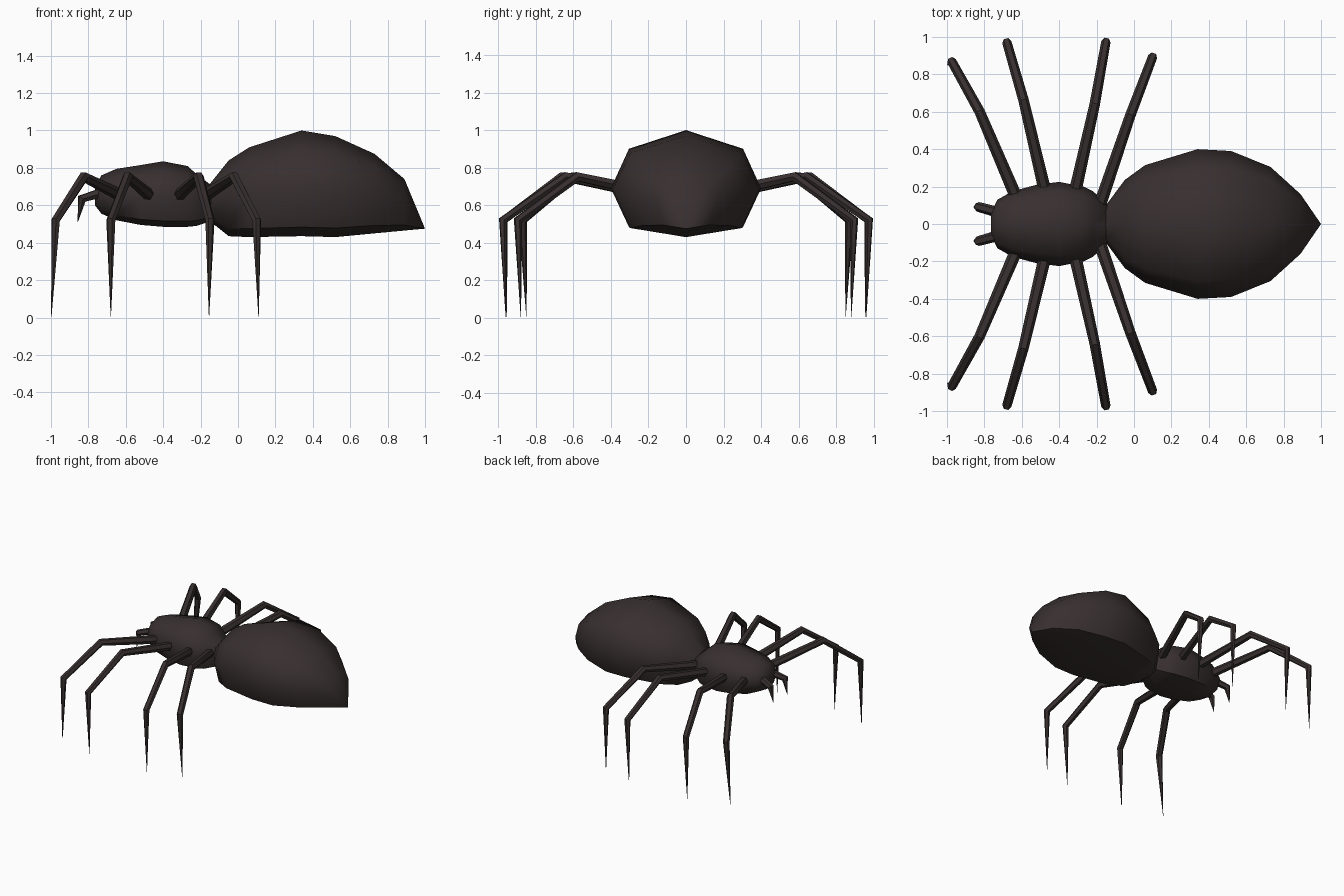
import bpy, bmesh, math
from mathutils import Vector

if "Cube" in bpy.data.objects:
    bpy.data.objects.remove(bpy.data.objects["Cube"])

brown = bpy.data.materials.new("dark brown")
brown.diffuse_color = (0.040, 0.029, 0.029, 1)
brown.use_nodes = True
brown.node_tree.nodes["Principled BSDF"].inputs["Base Color"].default_value = brown.diffuse_color


def loft(name, rings, angle):
    """Skin a list of equal-sized rings; caps both ends and welds collapsed rings."""
    bm = bmesh.new()
    vs = [[bm.verts.new(p) for p in r] for r in rings]
    n = len(vs[0])
    for a, b in zip(vs, vs[1:]):
        for i in range(n):
            j = (i + 1) % n
            bm.faces.new((a[i], a[j], b[j], b[i]))
    bm.faces.new(vs[0])
    bm.faces.new(vs[-1])
    bmesh.ops.remove_doubles(bm, verts=bm.verts, dist=0.0005)
    bmesh.ops.recalc_face_normals(bm, faces=bm.faces)
    me = bpy.data.meshes.new(name)
    bm.to_mesh(me)
    bm.free()
    me.materials.append(brown)
    ob = bpy.data.objects.new(name, me)
    bpy.context.collection.objects.link(ob)
    bpy.ops.object.select_all(action='DESELECT')
    ob.select_set(True)
    bpy.context.view_layer.objects.active = ob
    bpy.ops.object.shade_smooth_by_angle(angle=math.radians(angle))
    return ob


def body(name, stations, angle):
    """Eight-sided body along x; stations are (x, half width, bottom, widest, top)."""
    rings = []
    for x, w, lo, mid, hi in stations:
        up, dn = mid + 0.68 * (hi - mid), mid + 0.81 * (lo - mid)
        s = 0.76 * w
        rings.append([(x, 0, hi), (x, s, up), (x, w, mid), (x, s, dn),
                      (x, 0, lo), (x, -s, dn), (x, -w, mid), (x, -s, up)])
    return loft(name, rings, angle)


def tube(name, pts, radii, sides=6):
    """Tapered limb bending in an upright plane, with mitred joints."""
    pts = [Vector(p) for p in pts]
    rings = []
    for i, p in enumerate(pts):
        d0 = (p - pts[max(i - 1, 0)]).normalized()
        d1 = (pts[min(i + 1, len(pts) - 1)] - p).normalized()
        t = (d0 + d1).normalized()
        flat = pts[-2] - pts[0]
        side = flat.cross(Vector((0, 0, 1)))
        side = (side - t * side.dot(t)).normalized()
        up = side.cross(t)
        rings.append([p + radii[i] * (side * math.cos(k * math.tau / sides)
                                      + up * math.sin(k * math.tau / sides))
                      for k in range(sides)])
    return loft(name, rings, 40)


# Abdomen: large pointed rear body
body("abdomen", [
    (-0.20, 0.05, 0.56, 0.62, 0.67),
    (-0.15, 0.10, 0.515, 0.63, 0.715),
    (-0.05, 0.235, 0.435, 0.65, 0.84),
    (0.06, 0.315, 0.43, 0.67, 0.91),
    (0.34, 0.40, 0.435, 0.69, 1.00),
    (0.52, 0.39, 0.43, 0.685, 0.97),
    (0.73, 0.305, 0.45, 0.67, 0.875),
    (0.89, 0.16, 0.465, 0.62, 0.74),
    (1.00, 0.0, 0.475, 0.475, 0.475)], 52)

# Front body carrying the legs
body("front_body", [
    (-0.765, 0.06, 0.60, 0.655, 0.70),
    (-0.73, 0.13, 0.555, 0.655, 0.76),
    (-0.65, 0.175, 0.52, 0.65, 0.795),
    (-0.52, 0.21, 0.495, 0.65, 0.815),
    (-0.40, 0.225, 0.485, 0.65, 0.835),
    (-0.27, 0.20, 0.485, 0.645, 0.81),
    (-0.22, 0.175, 0.49, 0.64, 0.765),
    (-0.12, 0.09, 0.525, 0.63, 0.69)], 52)

# Legs: (base, knee, ankle, foot) as x, y pairs; heights are shared
legs = {
    "front": ((-0.62, 0.12), (-0.825, 0.60), (-0.975, 0.87), (-0.998, 0.85)),
    "second": ((-0.47, 0.15), (-0.59, 0.66), (-0.68, 0.972), (-0.68, 0.955)),
    "third": ((-0.32, 0.15), (-0.21, 0.64), (-0.15, 0.975), (-0.155, 0.96)),
    "rear": ((-0.18, 0.11), (-0.02, 0.58), (0.10, 0.895), (0.11, 0.88)),
}
for label, path in legs.items():
    for s, word in ((1, "left"), (-1, "right")):
        pts = [(x, s * y, z) for (x, y), z in zip(path, (0.65, 0.752, 0.52, 0.005))]
        tube(f"{label}_leg_{word}", pts, (0.034, 0.028, 0.025, 0.001))

# Fangs at the head
for s, word in ((1, "left"), (-1, "right")):
    tube(f"fang_{word}",
         [(-0.70, s * 0.055, 0.675), (-0.835, s * 0.092, 0.635), (-0.857, s * 0.09, 0.51)],
         (0.03, 0.026, 0.001))
